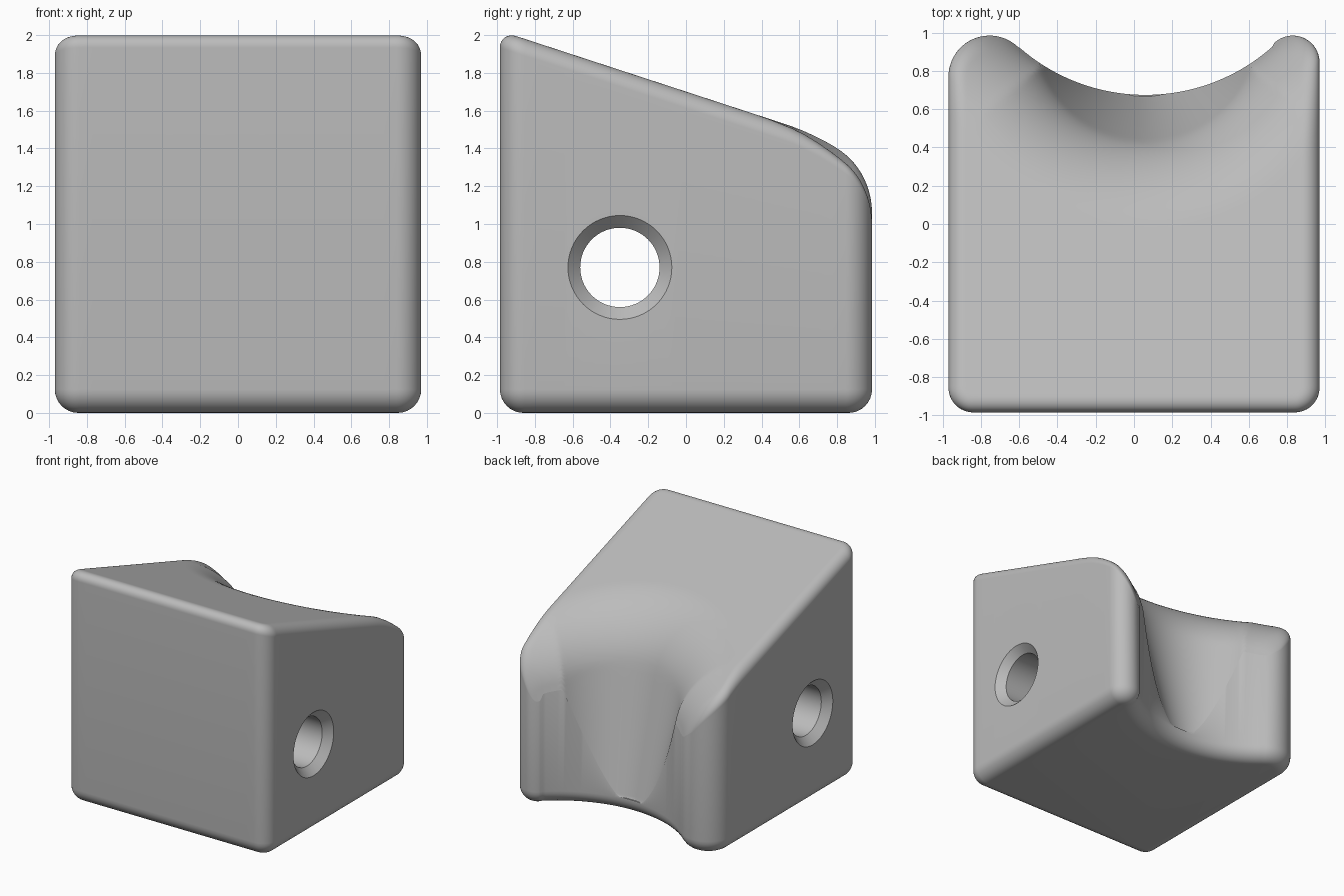
import bpy
import bmesh
from math import sin, cos, pi, radians, sqrt, hypot, atan2
from mathutils import Vector, Matrix

if "Cube" in bpy.data.objects:
    bpy.data.objects.remove(bpy.data.objects["Cube"], do_unlink=True)

HX, HY = 0.97, 0.985            # half sizes of the block
CORNER, EDGE, FOOT = 0.13, 0.09, 0.125
FILLET, STEEP = 0.48, 4.3       # scoop rim radius and slope of the leaning scoop
SCOOP = Vector((0.06, 1.675))   # axis of the upright scoop, radius 1
LEAN = Vector((0.06, 1.02))     # upper rim centre of the leaning scoop
LEAN_R = 0.57
LOBES = {-1: 0.215, 1: 0.14}    # back corner radius on each side

grey = bpy.data.materials.new("light grey")
grey.use_nodes = True
grey.diffuse_color = (0.5, 0.5, 0.5, 1)
grey.node_tree.nodes["Principled BSDF"].inputs["Base Color"].default_value = (0.5, 0.5, 0.5, 1)


def arc(c, r, a0, a1, n):
    """Points and outward normals along an arc; a negative r makes a hollow arc."""
    out = []
    for i in range(n + 1):
        a = a0 + (a1 - a0) * i / n
        d = Vector((cos(a), sin(a)))
        out.append((Vector(c) + d * abs(r), d if r > 0 else -d))
    return out


def lobe_centre(side):
    r = LOBES[side]
    return Vector((side * (HX - r), HY - r))


def plan_outline():
    """Counterclockwise plan of the block: corners, lobes and back scoop."""
    to_r, to_l = (lobe_centre(s) - SCOOP for s in (1, -1))
    ar, al = atan2(to_r.y, to_r.x), atan2(to_l.y, to_l.x)
    x, y = HX - CORNER, HY - CORNER
    pieces = [arc((-x, -y), CORNER, pi, 1.5 * pi, 12),
              arc((x, -y), CORNER, 1.5 * pi, 2 * pi, 12),
              arc(lobe_centre(1), LOBES[1], 0, ar + pi, 24),
              arc(SCOOP, -1, ar, al, 64)[1:-1],
              arc(lobe_centre(-1), LOBES[-1], al + pi, pi, 24)]
    pts = []
    for i, piece in enumerate(pieces):
        if i in (0, 1, 2):
            a, n = pieces[i - 1][-1] if i else pieces[-1][-1], piece[0][1]
            pts += [(a[0].lerp(piece[0][0], k / 24), n) for k in range(1, 24)]
        pts += piece
    return pts


def rounding(d, r):
    u = min(max((r - d) / r, 0), 1)
    return r * (1 - sqrt(1 - u * u))


def edge_distance(p):
    """Distance in from the rounded rectangle around the block."""
    r = CORNER if p.y < 0 else LOBES[1 if p.x > 0 else -1]
    qx, qy = abs(p.x) - HX + r, abs(p.y) - HY + r
    return r - hypot(max(qx, 0), max(qy, 0)) - min(max(qx, qy), 0)


def top_height(p):
    """Sloping top, with a broad rim leading down into the leaning scoop."""
    d = min((p - SCOOP).length - 1, (p - LEAN).length - LEAN_R)
    limit = FILLET * (1 - STEEP / sqrt(1 + STEEP * STEEP))
    drop = rounding(max(d, limit), FILLET) + max(limit - d, 0) * STEEP
    z = 1.57 - 0.327 * (p.y - 0.4) - drop - rounding(edge_distance(p), EDGE)
    return max(z, FOOT + 0.01)


def build_block():
    bm = bmesh.new()
    outline = plan_outline()
    hub = Vector((0, -0.3))
    rings = []
    # underside rounding, from the flat base up to the wall
    for k in range(9):
        a = pi / 2 * k / 8
        rings.append([bm.verts.new((*(p - n * FOOT * (1 - sin(a))), FOOT * (1 - cos(a))))
                      for p, n in outline])
    # top surface, rings packed closely near the rim
    steps = 56
    for k in range(steps):
        t = 1 - (k / steps) ** 2
        ring = [hub.lerp(p, t) for p, n in outline]
        rings.append([bm.verts.new((*p, top_height(p))) for p in ring])
    for low, high in zip(rings, rings[1:]):
        for i in range(len(low)):
            bm.faces.new((low[i - 1], low[i], high[i], high[i - 1]))
    bm.faces.new(reversed(rings[0]))
    bm.faces.new(rings[-1])
    bmesh.ops.remove_doubles(bm, verts=bm.verts, dist=0.00005)
    bmesh.ops.recalc_face_normals(bm, faces=bm.faces)
    return make_object("scooped_block", bm)


def make_object(name, bm):
    mesh = bpy.data.meshes.new(name)
    bm.to_mesh(mesh)
    bm.free()
    mesh.materials.append(grey)
    ob = bpy.data.objects.new(name, mesh)
    bpy.context.collection.objects.link(ob)
    return ob


def build_hole_cutter():
    """Lathed cutter: a bore that flares at both side faces."""
    bm = bmesh.new()
    profile = [(-1.07, 0.375), (-0.905, 0.21), (0.905, 0.21), (1.07, 0.375)]
    n = 64
    rings = [[bm.verts.new((x, -0.35 + r * cos(2 * pi * i / n), 0.77 + r * sin(2 * pi * i / n)))
              for i in range(n)] for x, r in profile]
    for a, b in zip(rings, rings[1:]):
        for i in range(n):
            bm.faces.new((a[i - 1], a[i], b[i], b[i - 1]))
    bm.faces.new(rings[0])
    bm.faces.new(rings[-1])
    bmesh.ops.recalc_face_normals(bm, faces=bm.faces)
    return make_object("hole_cutter", bm)


block = build_block()
cutter = build_hole_cutter()
cut = block.modifiers.new("side hole", 'BOOLEAN')
cut.operation = 'DIFFERENCE'
cut.solver = 'EXACT'
cut.object = cutter

# apply the cut, drop the cutter and shade smoothly
bpy.ops.object.select_all(action='DESELECT')
block.select_set(True)
bpy.context.view_layer.objects.active = block
bpy.ops.object.modifier_apply(modifier=cut.name)
bpy.data.objects.remove(cutter, do_unlink=True)
bpy.ops.object.shade_smooth_by_angle(angle=radians(32))
